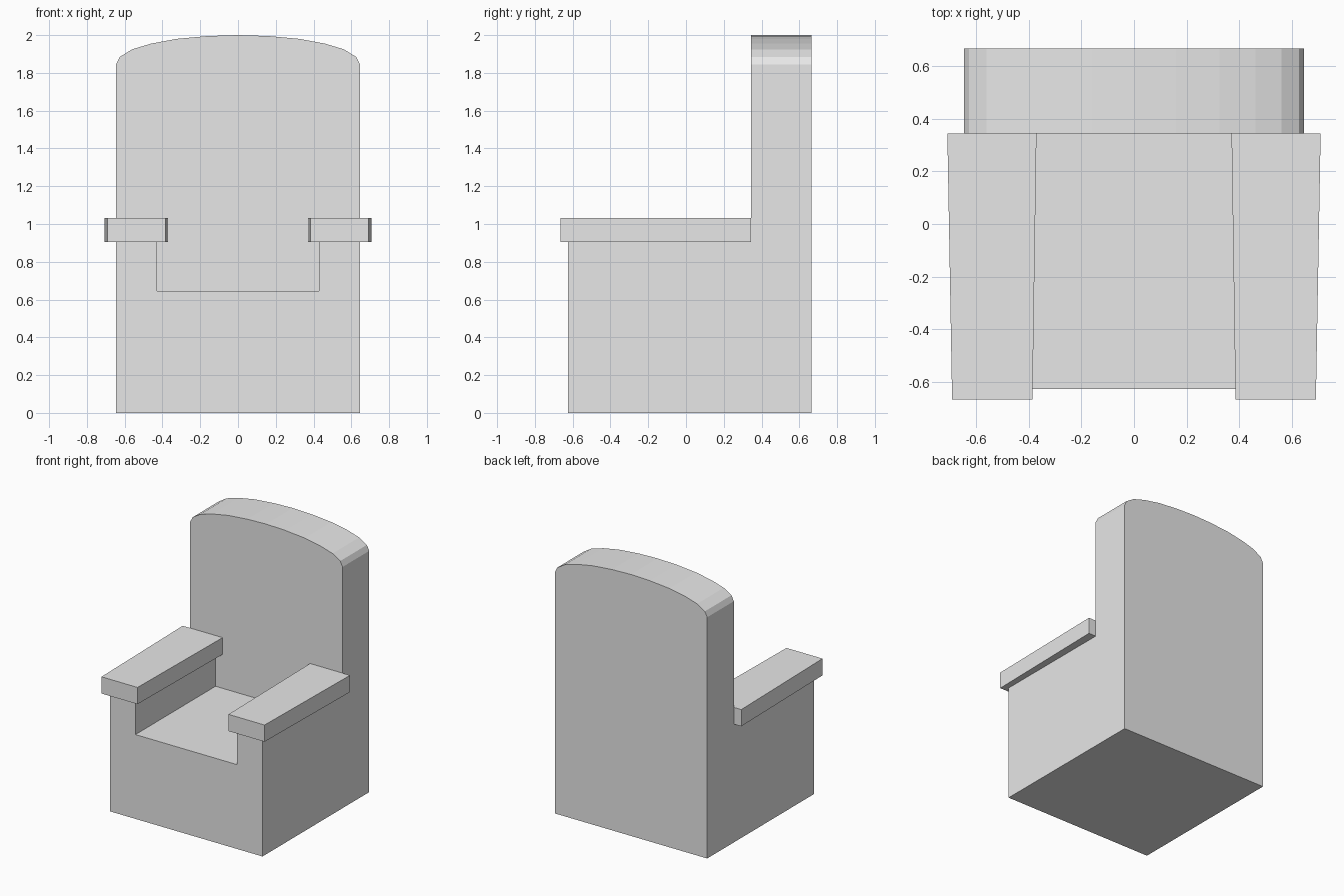
import bpy
import bmesh

cube = bpy.data.objects.get("Cube")
if cube:
    bpy.data.objects.remove(cube, do_unlink=True)

grey = bpy.data.materials.new("light_grey")
grey.use_nodes = True
COLOUR = (0.8, 0.8, 0.8, 1)
grey.diffuse_color = COLOUR
grey.node_tree.nodes["Principled BSDF"].inputs["Base Color"].default_value = COLOUR


def extrude(name, outline, direction):
    """Extrude a flat outline of 3D points along a direction."""
    bm = bmesh.new()
    face = bm.faces.new([bm.verts.new(p) for p in outline])
    result = bmesh.ops.extrude_face_region(bm, geom=[face], use_keep_orig=True)
    moved = [g for g in result["geom"] if isinstance(g, bmesh.types.BMVert)]
    bmesh.ops.translate(bm, verts=moved, vec=direction)
    bmesh.ops.recalc_face_normals(bm, faces=bm.faces)
    mesh = bpy.data.meshes.new(name)
    bm.to_mesh(mesh)
    bm.free()
    mesh.materials.append(grey)
    obj = bpy.data.objects.new(name, mesh)
    bpy.context.collection.objects.link(obj)
    return obj


def mirrored(half):
    """Close a right-hand half profile with its mirror image."""
    return half + [(-x, z) for x, z in reversed(half) if x > 0]


FRONT, MIDDLE, REAR = -0.625, 0.343, 0.665
SIDE, SEAT, ARM = 0.645, 0.645, 0.905

# Seat block with raised sides
base = mirrored([(0.43, SEAT), (0.43, ARM), (SIDE, ARM), (SIDE, 0)])
extrude("seat_base", [(x, FRONT, z) for x, z in base], (0, MIDDLE - FRONT, 0))

# Tall backrest with a shallow arched top
arch = [(SIDE, 0), (SIDE, 1.845), (0.625, 1.885), (0.56, 1.925),
        (0.46, 1.955), (0.325, 1.98), (0.16, 1.995), (0, 2)]
extrude("backrest", [(x, MIDDLE, z) for x, z in mirrored(arch)],
        (0, REAR - MIDDLE, 0))

# Armrests, widening slightly towards the back
for name, side in (("left_armrest", 1), ("right_armrest", -1)):
    plan = [(0.385, -0.665), (0.69, -0.665), (0.708, MIDDLE), (0.37, MIDDLE)]
    extrude(name, [(side * x, y, ARM) for x, y in plan], (0, 0, 0.128))
